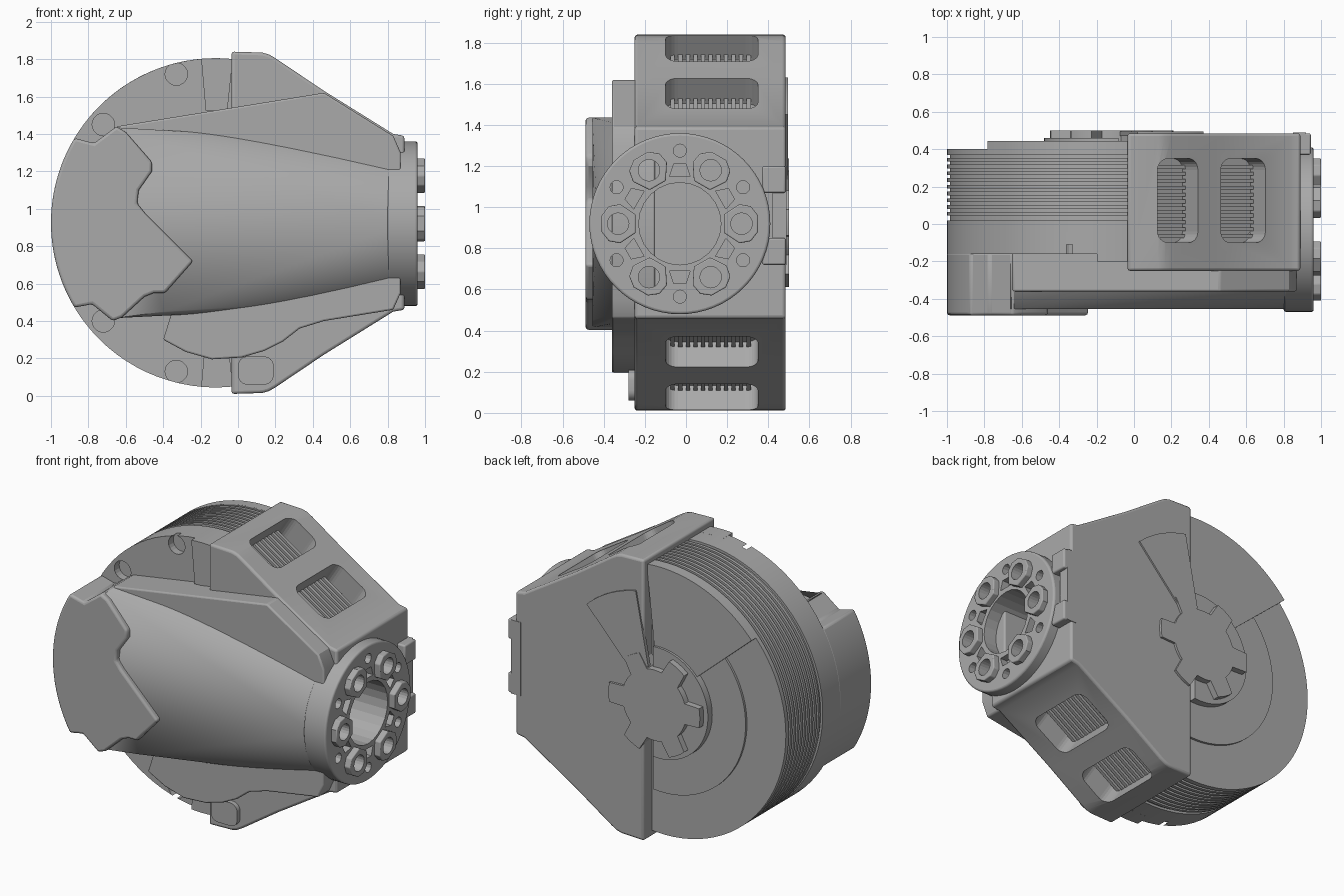
import bpy, bmesh, math
from mathutils import Matrix, Vector

old = bpy.data.objects.get("Cube")
if old:
    bpy.data.objects.remove(old)

grey = bpy.data.materials.new("plain_grey")
grey.use_nodes = True
colour = (0.4, 0.4, 0.4, 1)
grey.diffuse_color = colour
grey.node_tree.nodes["Principled BSDF"].inputs["Base Color"].default_value = colour

CX, CZ, R = -0.12, 0.925, 0.88      # drum axis and radius
FY, FZ = -0.03, 0.92                # flange axis


def arc(cx, cy, r, a0, a1, n=48):
    steps = [math.radians(a0 + (a1 - a0) * i / n) for i in range(n + 1)]
    return [(cx + r * math.cos(a), cy + r * math.sin(a)) for a in steps]


def circle(cx, cy, r, n=32):
    return arc(cx, cy, r, 0, 360, n)[:-1]


def finish(name, bm, bevel=0):
    bmesh.ops.recalc_face_normals(bm, faces=bm.faces)
    mesh = bpy.data.meshes.new(name)
    bm.to_mesh(mesh)
    bm.free()
    ob = bpy.data.objects.new(name, mesh)
    bpy.context.collection.objects.link(ob)
    mesh.materials.append(grey)
    if bevel:
        mod = ob.modifiers.new("edge", 'BEVEL')
        mod.width, mod.segments, mod.limit_method = bevel, 3, 'ANGLE'
        mod.angle_limit = math.radians(40)
    return ob


def add_prism(bm, pts, a0, a1, axis='y', matrix=None):
    place = (lambda p: (p[0], a0, p[1])) if axis == 'y' else (lambda p: (a0, p[0], p[1]))
    face = bm.faces.new([bm.verts.new(place(p)) for p in pts])
    top = bmesh.ops.extrude_face_region(bm, geom=[face])['geom']
    new = [v for v in top if isinstance(v, bmesh.types.BMVert)]
    shift = Vector((0, a1 - a0, 0)) if axis == 'y' else Vector((a1 - a0, 0, 0))
    bmesh.ops.translate(bm, verts=new, vec=shift)
    if matrix:
        bmesh.ops.transform(bm, matrix=matrix, verts=list(face.verts) + new)


def prism(name, pts, a0, a1, axis='y', bevel=0):
    bm = bmesh.new()
    add_prism(bm, pts, a0, a1, axis)
    return finish(name, bm, bevel)


def rect(x0, x1, z0, z1):
    return [(x0, z0), (x1, z0), (x1, z1), (x0, z1)]


def rounded(x0, x1, y0, y1, r):
    pts = []
    for cx, cy, a in ((x1 - r, y1 - r, 0), (x0 + r, y1 - r, 90), (x0 + r, y0 + r, 180), (x1 - r, y0 + r, 270)):
        pts += arc(cx, cy, r, a, a + 90, 6)
    return pts


def cut(target, cutter):
    cutter.hide_render = True
    cutter.hide_set(True)
    mod = target.modifiers.new("cut", 'BOOLEAN')
    mod.operation, mod.solver, mod.object = 'DIFFERENCE', 'EXACT', cutter


# Ribbed drum, closed by the housing on its right side
core = prism("drum_core", arc(CX, CZ, R - 0.015, 82, 278), -0.16, 0.39)
bm = bmesh.new()
add_prism(bm, arc(CX, CZ, R, 82, 278), -0.16, 0.02)
for i in range(10):
    y = 0.045 + i * 0.036
    add_prism(bm, arc(CX, CZ, R, 82, 278), y, y + (0.031 if i == 9 else 0.02))
ribs = finish("drum_ribs", bm)

# Half-round notches in the front rim of the drum
bm = bmesh.new()
for x, z in ((-0.33, 1.72), (-0.72, 1.45), (-0.72, 0.40), (-0.33, 0.13)):
    add_prism(bm, circle(x, z, 0.06, 20), -0.3, -0.11)
notches = finish("notch_cutter", bm)
cut(core, notches)
cut(ribs, notches)

# Raised rim blocks beside the housing
for name, a0, a1 in (("upper_rim_block", 84, 95), ("lower_rim_block", 265, 276)):
    prism(name, arc(CX, CZ, R, a0, a1, 8) + arc(CX, CZ, 0.6, a1, a0, 8), -0.20, -0.1)

# Housing with sloping shoulders
upper = [(0.89, 1.39), (0.83, 1.40), (0.46, 1.63), (0.2, 1.805), (0.165, 1.825), (0.13, 1.835), (-0.035, 1.84)]
lower = [(x, 2 * CZ - z) for x, z in reversed(upper)]
housing = prism("housing", upper + lower, -0.25, 0.485, bevel=0.015)

# Two windows in each shoulder, with ribs on the window floor
slope = math.atan2(1.805 - 1.40, 0.83 - 0.2)
bm = bmesh.new()
rib_bm = bmesh.new()
for side in (1, -1):
    flip = Matrix.Translation((0, 0, CZ)) @ Matrix.Diagonal((1, 1, side, 1))
    for x, z, length in ((0.235, 1.775, 0.25), (0.585, 1.555, 0.28)):
        m = flip @ Matrix.Translation((x, 0.125, z - CZ)) @ Matrix.Rotation(slope, 4, 'Y')
        lay_flat = m @ Matrix.Rotation(math.radians(90), 4, 'Y')
        add_prism(bm, rounded(-0.225, 0.225, -length / 2, length / 2, 0.06), -0.15, 0.14, 'x',
                  m @ Matrix(((0, 0, 1, 0), (0, 1, 0, 0), (1, 0, 0, 0), (0, 0, 0, 1))))
        for i in range(11):
            y = -0.2 + i * 0.037
            add_prism(rib_bm, rect(-length / 2, length / 2, -0.16, -0.12), y, y + 0.02, 'y', m)
bmesh.ops.recalc_face_normals(bm, faces=bm.faces)
cut(housing, finish("window_cutter", bm))
finish("window_ribs", rib_bm)

# Front plate between housing and arm
plate = [(-0.65, 1.44), (0.46, 1.62), (0.83, 1.39), (0.87, 1.3), (0.87, 0.55), (0.83, 0.46), (0.46, 0.4), (0.33, 0.36)]
plate += [(0.24, 0.29), (0.14, 0.24), (0.02, 0.205), (-0.14, 0.195), (-0.28, 0.235), (-0.4, 0.3), (-0.35, 0.46), (-0.65, 0.5)]
prism("front_plate", plate, -0.36, -0.15, bevel=0.01)
prism("lower_clip", rounded(0.0, 0.19, 0.06, 0.21, 0.05), -0.28, -0.24)

# Tapered arm: hull from the cap edge to the round flange
bm = bmesh.new()
for x in (0.8, 0.9):
    for y, z in arc(FY, FZ, 0.425, 90, 270, 32):
        bm.verts.new((x, y, z))
for x, z in ((-0.66, 1.435), (-0.66, 0.415), (-0.4, 0.45)):
    for y in (-0.455, -0.17):
        bm.verts.new((x, y, z))
hull = bmesh.ops.convex_hull(bm, input=bm.verts)
bmesh.ops.delete(bm, geom=list({v for v in hull['geom_interior'] + hull['geom_unused']
                                if isinstance(v, bmesh.types.BMVert)}), context='VERTS')
arm = finish("tapered_arm", bm)

# Curved end cap
cap = arc(CX, CZ, R, 149, 211, 24)
cap += [(-0.78, 0.49), (-0.67, 0.40), (-0.62, 0.42), (-0.5, 0.53), (-0.45, 0.55), (-0.39, 0.55), (-0.24, 0.72)]
cap += [(-0.5, 0.98), (-0.54, 1.03), (-0.53, 1.1), (-0.46, 1.2), (-0.46, 1.25), (-0.6, 1.41), (-0.65, 1.44), (-0.77, 1.35)]
prism("end_cap", cap, -0.488, -0.15, bevel=0.015)

# Round flange with bolt pads
flange = prism("flange", circle(FY, FZ, 0.44, 64), 0.8, 0.96, 'x', bevel=0.012)
pad_bm, hole_bm = bmesh.new(), bmesh.new()
half = [(0.215, 0.045), (0.29, 0.095), (0.345, 0.085), (0.38, 0.04)]
shape = half + [(r, -t) for r, t in reversed(half)]
for i in range(6):
    a = math.radians(60 * i)
    c, s = math.cos(a), math.sin(a)
    add_prism(pad_bm, [(FY + r * c - t * s, FZ + r * s + t * c) for r, t in shape], 0.93, 1.0, 'x')
    add_prism(hole_bm, circle(FY + 0.3 * c, FZ + 0.3 * s, 0.052, 20), 0.85, 1.1, 'x')
    b = a + math.radians(30)
    add_prism(hole_bm, circle(FY + 0.355 * math.cos(b), FZ + 0.355 * math.sin(b), 0.032, 12), 0.85, 1.1, 'x')
    # Pocket between neighbouring pads
    c, s = math.cos(b), math.sin(b)
    pocket = [(0.23, -0.05), (0.29, -0.03), (0.29, 0.03), (0.23, 0.05)]
    add_prism(hole_bm, [(FY + r * c - t * s, FZ + r * s + t * c) for r, t in pocket], 0.91, 1.1, 'x')
pads = finish("bolt_pads", pad_bm, 0.006)
holes = finish("bolt_hole_cutter", hole_bm)
bore = prism("bore_cutter", circle(FY, FZ, 0.2, 24), 0.55, 1.1, 'x')
for ob in (flange, arm, housing):
    cut(ob, bore)
for ob in (flange, pads, housing, arm):
    cut(ob, holes)

# Bracket beside the flange
prism("bracket_back", rect(0.42, 0.488, 0.72, 1.2), 0.85, 0.92, 'x')
for name, z in (("lower_bracket_lug", 0.72), ("upper_bracket_lug", 1.07)):
    prism(name, rect(0.37, 0.485, z, z + 0.13), 0.85, 0.945, 'x', 0.01)

# Back details: raised drum segment, inner disc, boss, fan plate and toothed hub
prism("back_segment", [(CX, CZ)] + arc(CX, CZ, R, 84, 139, 24), 0.38, 0.445)
prism("back_disc", arc(CX, CZ, 0.6, 84, 276), 0.38, 0.415)
prism("back_boss", arc(CX, CZ, 0.36, 84, 276), 0.38, 0.46)
prism("fan_plate", arc(CX, CZ, 0.72, 47, 79, 12) + arc(CX, CZ, 0.24, 79, 47, 6), 0.47, 0.495)
hub = []
for i in range(6):
    a = 60 * i
    hub += arc(CX, CZ, 0.33, a - 11, a + 11, 4) + arc(CX, CZ, 0.23, a + 17, a + 43, 4)
prism("toothed_hub", hub, 0.4, 0.5)

# Smooth round walls, sharp edges kept
for ob in list(bpy.context.collection.objects):
    if ob.type == 'MESH' and not ob.hide_render:
        bpy.ops.object.select_all(action='DESELECT')
        ob.select_set(True)
        bpy.context.view_layer.objects.active = ob
        bpy.ops.object.shade_smooth_by_angle(angle=math.radians(30))
